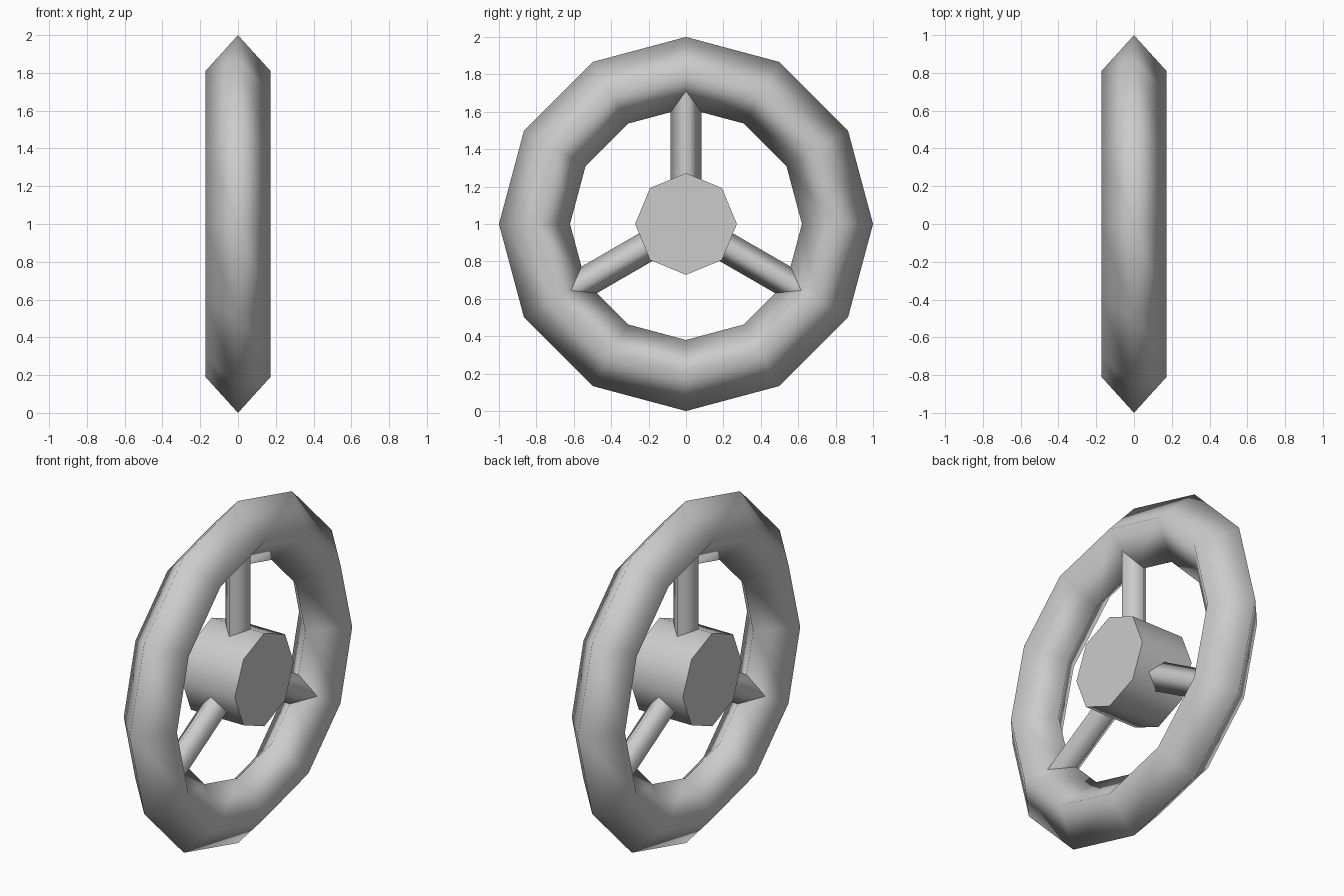
import bpy
from math import radians
from mathutils import Matrix

default = bpy.data.objects.get("Cube")
if default:
    bpy.data.objects.remove(default, do_unlink=True)

# Single grey finish
grey = bpy.data.materials.new("plain_grey")
grey.use_nodes = True
colour = (0.6, 0.6, 0.6, 1)
grey.diffuse_color = colour
grey.node_tree.nodes["Principled BSDF"].inputs["Base Color"].default_value = colour

CENTRE = Matrix.Translation((0, 0, 1))
AXLE = Matrix.Rotation(radians(90), 4, 'Y')


def finish(name, transform, flat_ends=False):
    """Name the new primitive, bake its placement and shade it."""
    obj = bpy.context.object
    obj.name = name
    obj.data.transform(transform)
    obj.data.materials.append(grey)
    for face in obj.data.polygons:
        face.use_smooth = not (flat_ends and len(face.vertices) > 4)
    return obj


# Rim: twelve-sided ring with a diamond section
bpy.ops.mesh.primitive_torus_add(major_segments=12, minor_segments=4,
                                 major_radius=0.81, minor_radius=0.19)
finish("rim", CENTRE @ AXLE @ Matrix.Diagonal((1, 1, 0.905, 1)))

# Hub: eight-sided drum along the axle
bpy.ops.mesh.primitive_cylinder_add(vertices=8, radius=0.272, depth=0.34)
finish("hub", CENTRE @ AXLE, flat_ends=True)

# Three diamond-section spokes, buried in the hub and rim
for i, place in enumerate(("top", "lower_front", "lower_back")):
    bpy.ops.mesh.primitive_cylinder_add(vertices=4, radius=0.082, depth=0.65,
                                        end_fill_type='NOTHING')
    turn = Matrix.Rotation(radians(120 * i), 4, 'X')
    finish("spoke_" + place, CENTRE @ turn @ Matrix.Translation((0, 0, 0.45)))
